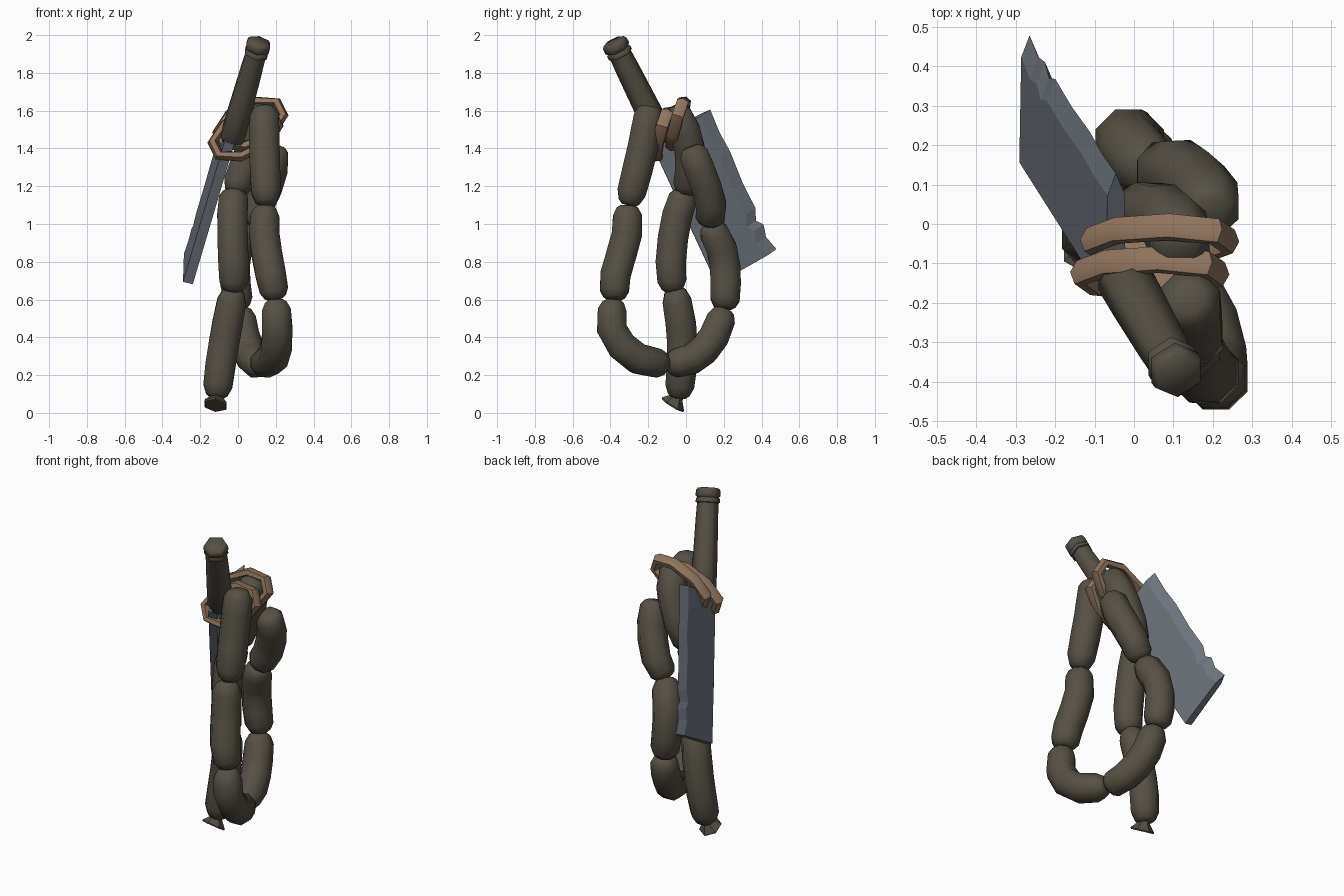
import bpy, bmesh, math
from mathutils import Vector

cube = bpy.data.objects.get("Cube")
if cube:
    bpy.data.objects.remove(cube, do_unlink=True)


def material(name, rgb):
    m = bpy.data.materials.new(name)
    m.use_nodes = True
    m.diffuse_color = (*rgb, 1)
    m.node_tree.nodes["Principled BSDF"].inputs["Base Color"].default_value = (*rgb, 1)
    return m


BROWN = material("dark olive brown", (0.092, 0.081, 0.06))
STEEL = material("blue grey steel", (0.16, 0.18, 0.21))
ROPE = material("tan rope", (0.28, 0.175, 0.11))


def loft(name, rings, mat, angle=0, closed=False):
    """Skin a list of equal-sized point rings, capped unless closed on itself."""
    bm = bmesh.new()
    rows = [[bm.verts.new(p) for p in ring] for ring in rings]
    n = len(rows[0])
    pairs = list(zip(rows, rows[1:]))
    if closed:
        pairs.append((rows[-1], rows[0]))
    else:
        bm.faces.new(rows[0])
        bm.faces.new(rows[-1])
    for a, b in pairs:
        for i in range(n):
            j = (i + 1) % n
            bm.faces.new((a[i], a[j], b[j], b[i]))
    bmesh.ops.recalc_face_normals(bm, faces=bm.faces)
    mesh = bpy.data.meshes.new(name)
    bm.to_mesh(mesh)
    bm.free()
    mesh.materials.append(mat)
    obj = bpy.data.objects.new(name, mesh)
    bpy.context.collection.objects.link(obj)
    if angle:
        bpy.ops.object.select_all(action="DESELECT")
        obj.select_set(True)
        bpy.context.view_layer.objects.active = obj
        bpy.ops.object.shade_smooth_by_angle(angle=math.radians(angle))


def along(pts, t):
    """Point on a smooth curve through pts, t from 0 to 1."""
    p = [2 * pts[0] - pts[1], *pts, 2 * pts[-1] - pts[-2]]
    s = t * (len(pts) - 1)
    i = min(int(s), len(pts) - 2)
    f = s - i
    a, b, c, d = p[i:i + 4]
    return b + 0.5 * f * (c - a + f * (2*a - 5*b + 4*c - d + f * (3*b - a - 3*c + d)))


def tube(name, pts, profile, mat, sides, angle):
    """Tube along a path; profile holds (position, radius) pairs."""
    pts = [Vector(p) for p in pts]
    rings = []
    for t, r in profile:
        c = along(pts, t)
        tan = (along(pts, min(t + .02, 1)) - along(pts, max(t - .02, 0))).normalized()
        x = Vector((1, 0, 0))
        x = (x - tan * x.dot(tan)).normalized()
        y = tan.cross(x)
        rings.append([c + r * (x * math.cos(k) + y * math.sin(k))
                      for k in (math.tau * (i + .5) / sides for i in range(sides))])
    loft(name, rings, mat, angle)


# Sausage links, pinched at both ends
LINK = [(0, .04), (.03, .062), (.11, .083), (.3, .087), (.5, .087),
        (.7, .087), (.89, .083), (.97, .062), (1, .04)]
links = {
    "front_upper": [(.14, -.19, 1.625), (.14, -.23, 1.4), (.15, -.305, 1.1)],
    "front_middle": [(.145, -.31, 1.1), (.14, -.315, .93), (.17, -.37, .75), (.2, -.38, .6)],
    "front_lower": [(.2, -.385, .6), (.208, -.388, .43), (.19, -.27, .295), (.11, -.1, .255)],
    "bottom": [(.11, -.1, .255), (.075, .04, .29), (.035, .14, .39), (.01, .205, .55)],
    "back_middle": [(.01, .205, .55), (-.015, .21, .7), (-.01, .195, .85), (.05, .125, 1.0)],
    "back_upper": [(.05, .125, 1.0), (.12, .13, 1.12), (.18, .075, 1.28), (.19, .025, 1.41)],
    "centre_upper": [(.12, -.07, 1.62), (.1, .0, 1.48), (.04, .025, 1.32), (-.02, 0, 1.16)],
    "centre_middle": [(-.02, 0, 1.18), (-.03, -.05, 1.03), (-.025, -.08, .82), (-.02, -.07, .64)],
    "centre_lower": [(-.02, -.06, .66), (-.06, -.025, .45), (-.09, -.02, .27), (-.115, -.04, .08)],
}
for part, path in links.items():
    tube("sausage_" + part, path, LINK, BROWN, 8, 50)

# Flared casing end below the last link
tube("sausage_casing_end", [(-.11, -.032, .105), (-.12, -.073, .039)],
     [(0, .03), (.35, .032), (.9, .069), (1, .064)], BROWN, 6, 0)

# Cleaver handle with a grooved hexagonal pommel
tube("cleaver_handle", [(-.035, -.12, 1.44), (.114, -.383, 1.968)],
     [(0, .058), (.04, .072), (.3, .07), (.7, .064), (.86, .06), (.865, .068),
      (.9, .068), (.91, .061), (.93, .071), (.98, .069), (1, .059)], BROWN, 6, 65)

# Cleaver blade: thick spine, bevelled and nicked cutting edge
corner = Vector((-.262, .155, .698))
length = Vector((.26, -.41, .88)).normalized()
width = Vector((0, .87, .49)).normalized()
normal = width.cross(length).normalized()
edge = [(-.012, .366), (.075, .343), (.14, .359), (.18, .331), (.24, .357),
        (.4, .352), (.58, .362), (.7, .354), (.835, .36)]
sections = []
for u, w in edge:
    section = [(0, .027), (w - .06, .022), (w, 0), (w - .06, -.022), (0, -.027)]
    sections.append([corner + length * u + width * a + normal * h for a, h in section])
loft("cleaver_blade", sections, STEEL)

# Two tilted rope loops binding the cleaver to the links
major = Vector((.87, .06, .43)).normalized()
minor = Vector((-.42, .3, .85)).normalized()
axis = major.cross(minor).normalized()
for name, centre in (("rope_loop_back", (.065, -.042, 1.53)),
                     ("rope_loop_front", (.04, -.125, 1.475))):
    rings = []
    for i in range(8):
        k = math.tau * (i + .5) / 8
        out = major * math.cos(k) + minor * math.sin(k)
        mid = Vector(centre) + major * .19 * math.cos(k) + minor * .108 * math.sin(k)
        rings.append([mid + out * .028 * math.cos(q) + axis * .036 * math.sin(q)
                      for q in (math.tau * j / 6 for j in range(6))])
    loft(name, rings, ROPE, 50, closed=True)
